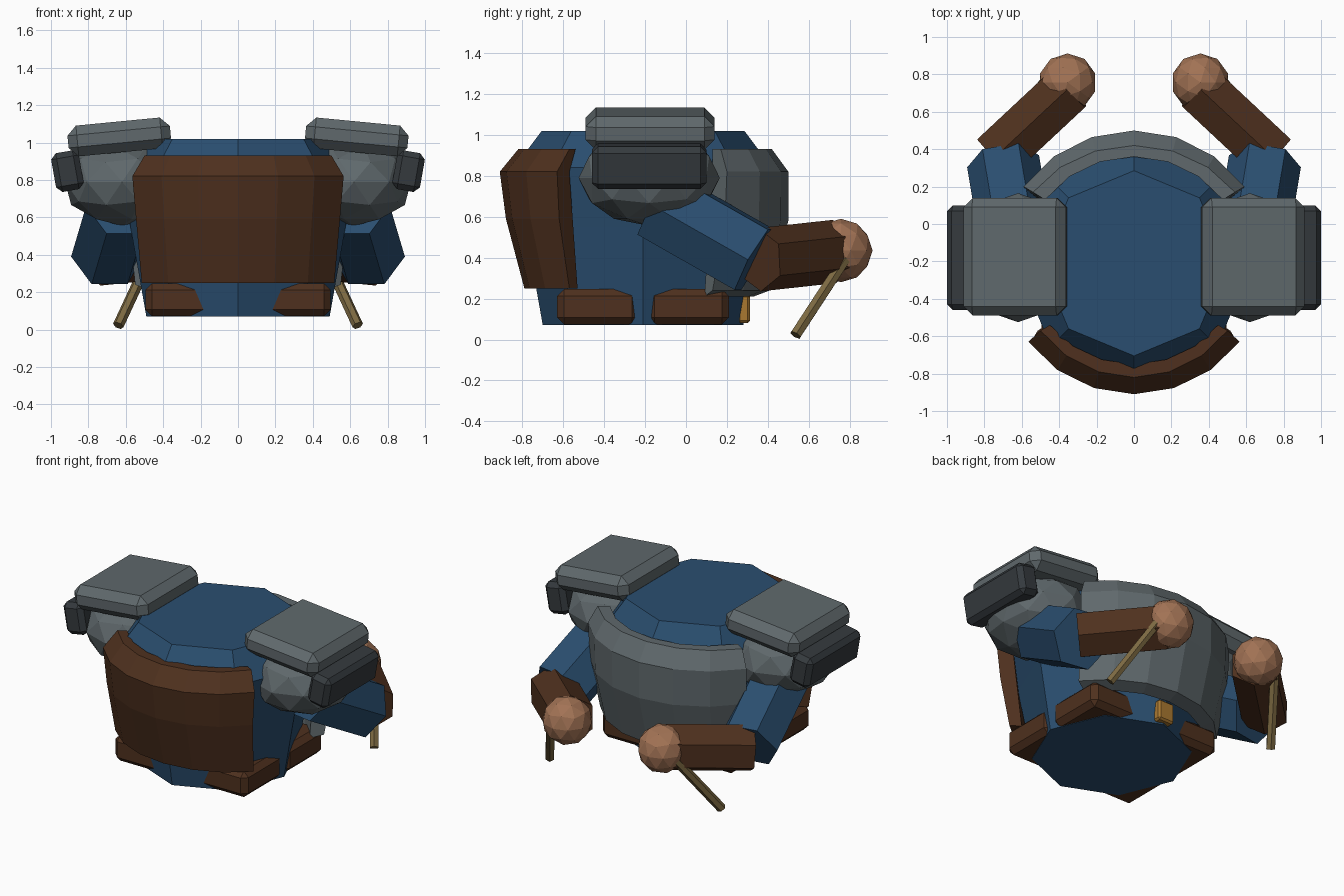
import bpy, bmesh
from math import sin, cos, pi, radians
from mathutils import Vector, Matrix

if "Cube" in bpy.data.objects:
    bpy.data.objects.remove(bpy.data.objects["Cube"])

CY = -0.21  # torso axis in y


def material(name, rgb):
    m = bpy.data.materials.new(name)
    m.diffuse_color = (*rgb, 1)
    m.use_nodes = True
    m.node_tree.nodes["Principled BSDF"].inputs["Base Color"].default_value = m.diffuse_color
    return m


BLUE = material("blue_cloth", (0.023, 0.076, 0.16))
BROWN = material("brown_leather", (0.077, 0.03, 0.013))
GREY = material("grey_metal", (0.115, 0.14, 0.15))
DARK = material("dark_metal", (0.035, 0.042, 0.048))
SKIN = material("skin", (0.36, 0.17, 0.09))
WOOD = material("wood", (0.2, 0.14, 0.053))
GOLD = material("gold", (0.4, 0.19, 0.03))


def finish(name, bm, mat, mirror=False):
    bmesh.ops.recalc_face_normals(bm, faces=bm.faces[:])
    me = bpy.data.meshes.new(name)
    bm.to_mesh(me)
    bm.free()
    me.materials.append(mat)
    ob = bpy.data.objects.new(name, me)
    bpy.context.collection.objects.link(ob)
    if mirror:
        ob.modifiers.new("mirror", 'MIRROR').use_axis[0] = True
    return ob


def loft(bm, rings, closed_path=False):
    """Skin closed rings of points and cap both ends."""
    vs = [[bm.verts.new(p) for p in r] for r in rings]
    n = len(vs[0])
    for a, b in zip(vs, vs[1:]):
        for i in range(n):
            j = (i + 1) % n
            bm.faces.new((a[i], a[j], b[j], b[i]))
    bm.faces.new(vs[0])
    bm.faces.new(vs[-1])


def prism(name, a, b, r, mat, roll=0.0, sides=6):
    a, b = Vector(a), Vector(b)
    q = (b - a).to_track_quat('Z', 'Y')
    ring = [q @ Vector((r * sin(roll + 2 * pi * i / sides),
                        r * cos(roll + 2 * pi * i / sides), 0)) for i in range(sides)]
    bm = bmesh.new()
    loft(bm, [[a + p for p in ring], [b + p for p in ring]])
    return finish(name, bm, mat, True)


def box(name, centre, size, bevel, mat, tilt=0.0, mirror=True):
    bm = bmesh.new()
    bmesh.ops.create_cube(bm, size=1)
    bmesh.ops.scale(bm, vec=size, verts=bm.verts)
    bmesh.ops.bevel(bm, geom=bm.edges[:], offset=bevel, segments=1, affect='EDGES')
    bm.transform(Matrix.Translation(centre) @ Matrix.Rotation(radians(tilt), 4, 'Y'))
    return finish(name, bm, mat, mirror)


def ball(name, centre, radii, mat):
    bm = bmesh.new()
    bmesh.ops.create_icosphere(bm, subdivisions=2, radius=1)
    bm.transform(Matrix.Translation(centre) @ Matrix.Diagonal((*radii, 1)))
    return finish(name, bm, mat, True)


def plate(name, rows, half_angle, mat, segs=6):
    """Curved armour: rows are (z, half width, y at ends, y at middle) round the section."""
    A = radians(half_angle)
    rings = []
    for k in range(segs + 1):
        t = -A + 2 * A * k / segs
        f = (1 - cos(t)) / (1 - cos(A))
        rings.append([(w * sin(t) / sin(A), ym + (ye - ym) * f, z)
                      for z, w, ye, ym in rows])
    bm = bmesh.new()
    loft(bm, rings)
    return finish(name, bm, mat)


# Octagonal torso
bm = bmesh.new()
loft(bm, [[(r * sin(i * pi / 4), CY + r * cos(i * pi / 4), z) for i in range(8)]
          for r, z in ((0.49, 0.07), (0.575, 0.55), (0.63, 0.84), (0.495, 1.02))])
finish("torso", bm, BLUE)

# Curved armour plates on both sides of the torso
plate("leather_plate", [(0.25, 0.515, -0.57, -0.79), (0.59, 0.545, -0.62, -0.88),
                        (0.82, 0.565, -0.63, -0.91), (0.93, 0.50, -0.57, -0.82),
                        (0.93, 0.45, -0.54, -0.75), (0.82, 0.49, -0.57, -0.81),
                        (0.25, 0.45, -0.53, -0.70)], 53, BROWN)
plate("metal_plate", [(0.24, 0.55, 0.13, 0.41), (0.58, 0.585, 0.19, 0.50),
                      (0.82, 0.59, 0.20, 0.50), (0.93, 0.54, 0.17, 0.42),
                      (0.93, 0.475, 0.13, 0.36), (0.82, 0.50, 0.13, 0.40),
                      (0.21, 0.47, 0.09, 0.33)], 55, GREY)

# Skirt blocks at the four lower corners, and the buckle
for label, y in (("front", -0.43), ("back", 0.01)):
    box(label + "_skirt_block", (0.30, y, 0.16), (0.39, 0.40, 0.175), 0.035, BROWN)
box("buckle", (0, 0.283, 0.15), (0.12, 0.06, 0.14), 0.012, GOLD, mirror=False)

# Shoulders with armour blocks
ball("shoulder", (0.62, -0.18, 0.79), (0.32, 0.345, 0.235), GREY)
box("shoulder_cap", (0.635, -0.175, 1.03), (0.55, 0.63, 0.165), 0.05, GREY, 5.5)
box("shoulder_side_block", (0.912, -0.18, 0.847), (0.15, 0.56, 0.21), 0.03, DARK, 10)

# Arms, hands and the sticks they hold
prism("upper_arm", (0.62, -0.14, 0.66), (0.70, 0.335, 0.39), 0.195, BLUE, pi / 6)
prism("forearm", (0.743, 0.358, 0.39), (0.35, 0.725, 0.43), 0.155, BROWN)
ball("hand", (0.355, 0.757, 0.435), (0.155, 0.155, 0.155), SKIN)
prism("stick", (0.64, 0.535, 0.022), (0.455, 0.795, 0.42), 0.03, WOOD)
